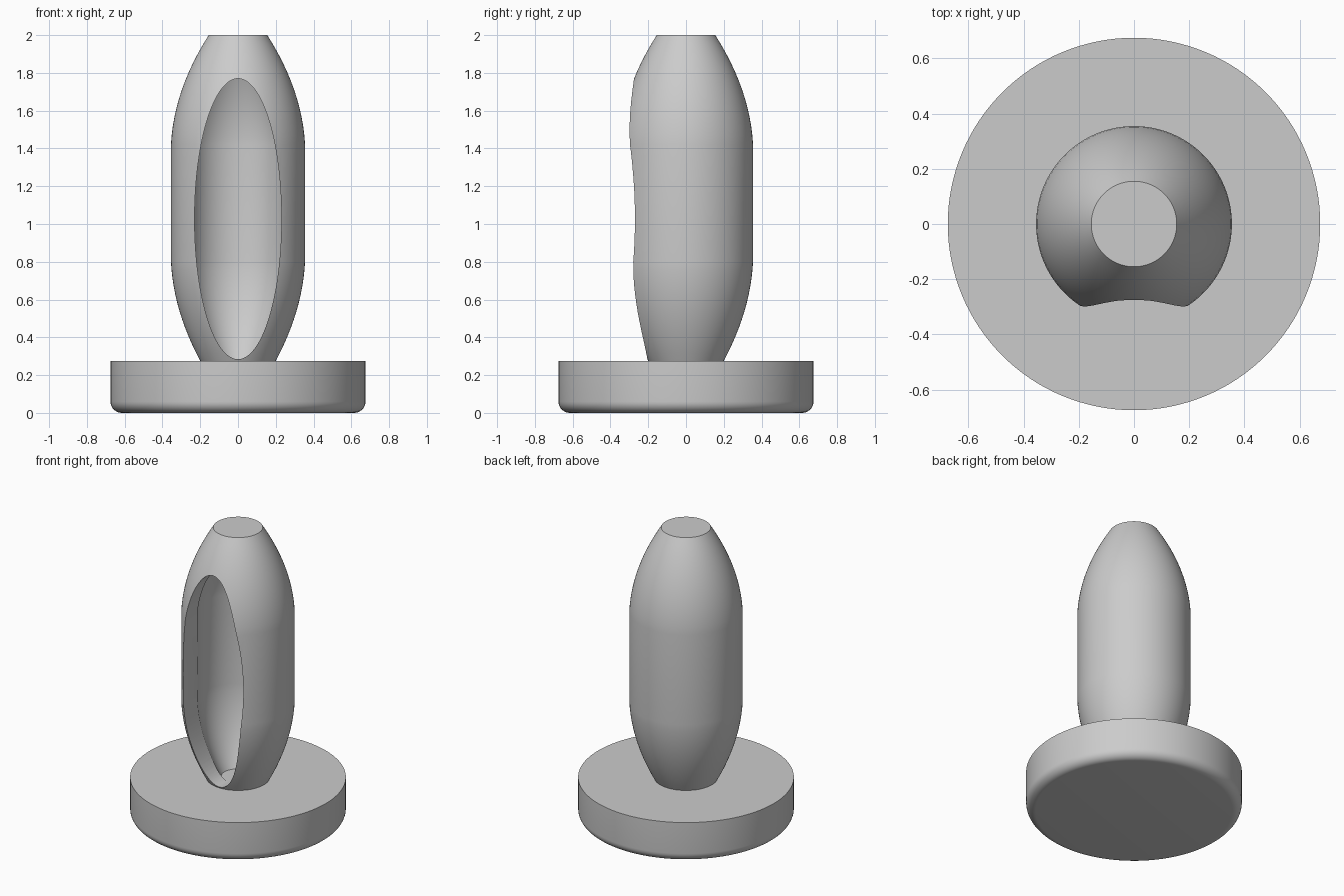
import bpy, bmesh, math

old = bpy.data.objects.get("Cube")
if old:
    bpy.data.objects.remove(old, do_unlink=True)

grey = bpy.data.materials.new("light_grey")
grey.use_nodes = True
grey.diffuse_color = (0.6, 0.6, 0.6, 1)
grey.node_tree.nodes["Principled BSDF"].inputs["Base Color"].default_value = (0.6, 0.6, 0.6, 1)


def finish(name, bm):
    bmesh.ops.recalc_face_normals(bm, faces=bm.faces)
    mesh = bpy.data.meshes.new(name)
    bm.to_mesh(mesh)
    bm.free()
    mesh.materials.append(grey)
    obj = bpy.data.objects.new(name, mesh)
    bpy.context.collection.objects.link(obj)
    return obj


def lathe(name, profile, sides=96):
    """Closed solid of revolution from (radius, height) points."""
    bm = bmesh.new()
    rings = [[bm.verts.new((r * math.cos(2 * math.pi * i / sides),
                            r * math.sin(2 * math.pi * i / sides), z))
              for i in range(sides)] for r, z in profile]
    for low, high in zip(rings, rings[1:]):
        for i in range(sides):
            j = (i + 1) % sides
            bm.faces.new((low[i], low[j], high[j], high[i]))
    bm.faces.new(rings[0])
    bm.faces.new(rings[-1])
    return finish(name, bm)


def elliptic_rod(name, half_x, half_z, centre_z, y0, y1, sides=96):
    """Elliptical prism running along y."""
    bm = bmesh.new()
    loop = [bm.verts.new((half_x * math.cos(2 * math.pi * i / sides), y0,
                          centre_z + half_z * math.sin(2 * math.pi * i / sides)))
            for i in range(sides)]
    face = bm.faces.new(loop)
    out = bmesh.ops.extrude_face_region(bm, geom=[face], use_keep_orig=True)
    moved = [v for v in out["geom"] if isinstance(v, bmesh.types.BMVert)]
    bmesh.ops.translate(bm, verts=moved, vec=(0, y1 - y0, 0))
    return finish(name, bm)


def body_radius(z):
    """Straight middle with bulging tapers above and below."""
    if z > 1.42:
        t, bulge = z - 1.42, 0.505
    elif z < 0.8:
        t, bulge = 0.8 - z, 0.465
    else:
        return 0.355
    return 0.355 - 0.052 * t - bulge * t * t


def body_profile(bottom, top, inset=0.0, steps=12):
    heights = [bottom + (0.8 - bottom) * i / steps for i in range(steps + 1)]
    heights += [1.42 + (top - 1.42) * i / steps for i in range(steps + 1)]
    return [(body_radius(z) - inset, z) for z in heights]


def select_only(obj):
    bpy.ops.object.select_all(action="DESELECT")
    obj.select_set(True)
    bpy.context.view_layer.objects.active = obj


def cut(obj, cutter):
    cutter.hide_render = True
    mod = obj.modifiers.new("cut", "BOOLEAN")
    mod.operation = "DIFFERENCE"
    mod.solver = "EXACT"
    mod.object = cutter
    select_only(obj)
    bpy.ops.object.modifier_apply(modifier=mod.name)
    bpy.data.objects.remove(cutter, do_unlink=True)


# Round base with a rounded lower edge
corner = 0.06
base_profile = [(0.675 - corner + corner * math.sin(a), corner - corner * math.cos(a))
                for a in (math.pi / 2 * i / 8 for i in range(9))]
base = lathe("base", base_profile + [(0.675, 0.275)], 128)

# Hollow body with an oval front opening
body = lathe("hollow_body", body_profile(0.27, 2.0))
cut(body, lathe("cavity_cutter", body_profile(0.283, 1.9, 0.1)))
cut(body, elliptic_rod("opening_cutter", 0.23, 0.743, 1.027, -0.6, 0.0))

for part in (base, body):
    select_only(part)
    bpy.ops.object.shade_smooth_by_angle(angle=math.radians(30))
